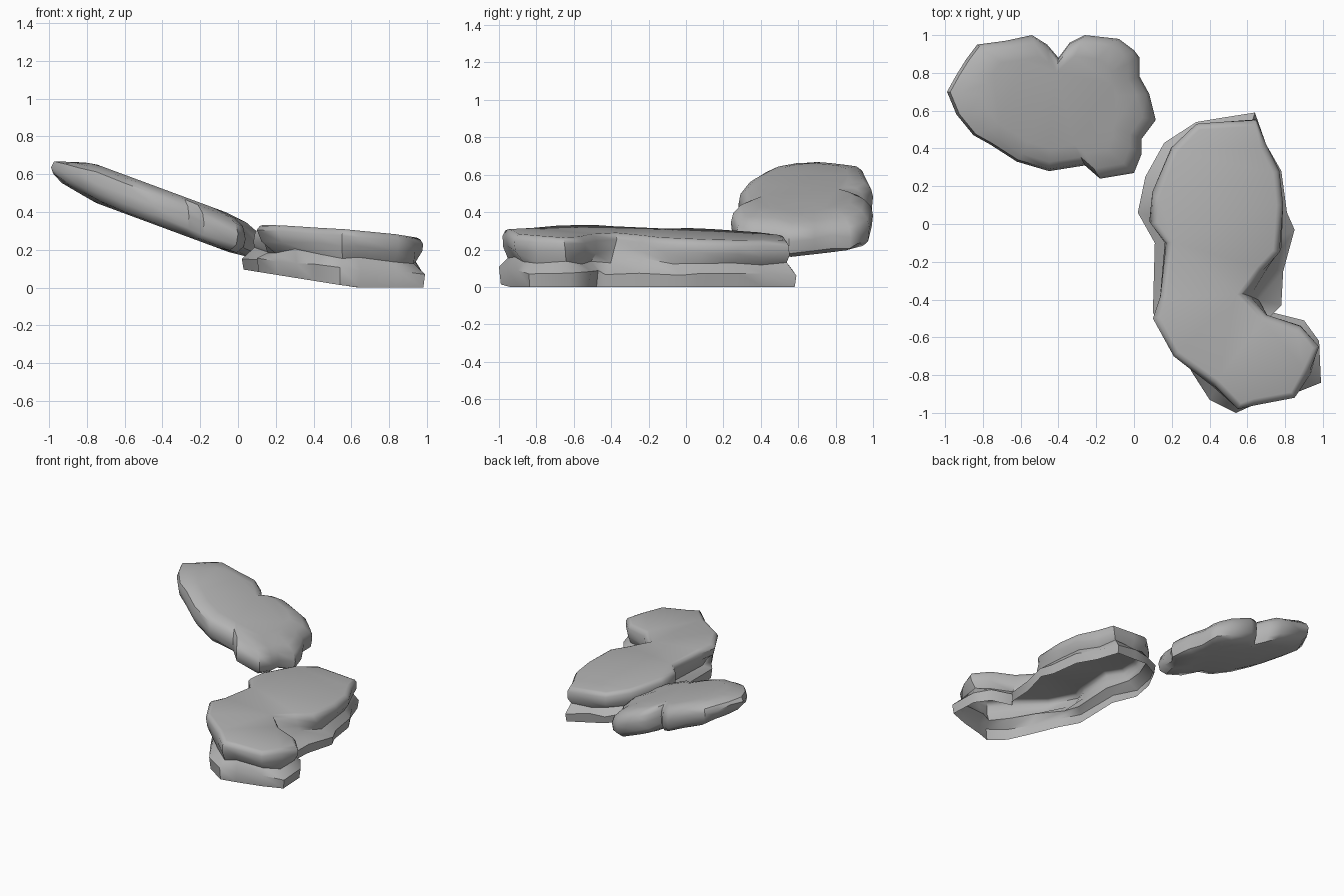
import bpy
import bmesh
import random
from mathutils import Vector

random.seed(4)
cube = bpy.data.objects.get("Cube")
if cube:
    bpy.data.objects.remove(cube, do_unlink=True)

stone = bpy.data.materials.new("stone grey")
stone.use_nodes = True
grey = (0.45, 0.45, 0.45, 1)
stone.diffuse_color = grey
stone.node_tree.nodes["Principled BSDF"].inputs["Base Color"].default_value = grey


def inset(outline, depth):
    """Move a clockwise outline inwards along its corner normals."""
    moved = []
    for i, p in enumerate(outline):
        along = outline[(i + 1) % len(outline)] - outline[i - 1]
        inward = Vector((along.y, -along.x)).normalized()
        moved.append(p + inward * depth)
    return moved


def shrink(outline, centre, factor):
    return [centre + (p - centre) * factor for p in outline]


def loft(name, rings, close_bottom):
    """Skin a stack of rings into one stone."""
    bm = bmesh.new()
    loops = [[bm.verts.new(p) for p in ring] for ring in rings]
    for low, high in zip(loops, loops[1:]):
        for i in range(len(low)):
            bm.faces.new((low[i - 1], low[i], high[i], high[i - 1]))
    caps = [bm.faces.new(loops[-1])]
    if close_bottom:
        caps.append(bm.faces.new(loops[0]))
    bmesh.ops.triangulate(bm, faces=caps)
    bmesh.ops.recalc_face_normals(bm, faces=bm.faces)
    mesh = bpy.data.meshes.new(name)
    bm.to_mesh(mesh)
    bm.free()
    mesh.materials.append(stone)
    obj = bpy.data.objects.new(name, mesh)
    bpy.context.collection.objects.link(obj)
    bpy.ops.object.select_all(action="DESELECT")
    obj.select_set(True)
    bpy.context.view_layer.objects.active = obj
    bpy.ops.object.shade_smooth_by_angle(angle=0.75)
    return obj


# Lower slab: hooked outline, waisted sides, open underneath
top_edge = [Vector(p) for p in (
    (.45, .54), (.65, .55), (.70, .42), (.77, .28), (.79, .1), (.77, -.15),
    (.68, -.25), (.58, -.37), (.70, -.48), (.88, -.54), (.98, -.65), (.93, -.78),
    (.85, -.92), (.64, -.96), (.55, -.98), (.42, -.85), (.21, -.7), (.1, -.5),
    (.14, -.38), (.17, -.1), (.09, 0), (.1, .15), (.2, .4), (.33, .53))]
base_edge = [Vector(p) for p in (
    (.45, .56), (.64, .59), (.70, .42), (.78, .28), (.81, .06), (.85, -.03),
    (.79, -.25), (.78, -.43), (.74, -.47), (.9, -.51), (.98, -.62), (.99, -.84),
    (.84, -.9), (.65, -.95), (.54, -1), (.4, -.93), (.31, -.79), (.2, -.6),
    (.1, -.47), (.11, -.1), (.02, .06), (.06, .25), (.16, .43), (.33, .54))]


def lower_ring(level, blend, depth, rough=0):
    ring = []
    outline = [b.lerp(t, blend) for b, t in zip(base_edge, top_edge)]
    for p in inset(outline, depth):
        floor = max(0, 0.1 - 0.16 * p.x)
        roof = 0.335 - 0.09 * (p.x - 0.1) - 0.035 * (p.y + 0.5)
        z = floor + (roof - floor) * level + random.uniform(-rough, rough)
        ring.append((p.x, p.y, z))
    return ring


loft("lower_slab", [
    lower_ring(0, 0, 0.01),
    lower_ring(0.28, 0, 0, 0.012),
    lower_ring(0.5, 0.4, 0.04, 0.02),
    lower_ring(0.68, 0.8, 0.005, 0.015),
    lower_ring(0.88, 1, 0),
    lower_ring(0.97, 1, 0.015),
    lower_ring(1, 1, 0.035)], False)

# Upper slab: two-lobed, tilted, closed lens
rim = [Vector(p) for p in (
    (-.99, .70), (-.94, .79), (-.89, .87), (-.83, .95), (-.68, .97), (-.54, 1),
    (-.46, .95), (-.40, .88), (-.34, .96), (-.26, 1), (-.08, .98), (.0, .92),
    (.03, .88), (.03, .78), (.08, .69), (.115, .55), (.04, .45), (.04, .37),
    (0, .27), (-.18, .24), (-.26, .31), (-.45, .28), (-.62, .33), (-.76, .42),
    (-.85, .47), (-.94, .58))]
middle = Vector((-.43, .65))


def upper_ring(height, factor, rough=0):
    ring = []
    for p in shrink(rim, middle, factor):
        taper = min(1, (p.x + 1.25) / 0.5)
        z = 0.27 - 0.37 * p.x + height * taper + random.uniform(-rough, rough)
        ring.append((p.x, p.y, z))
    return ring


loft("upper_slab", [
    upper_ring(-0.1, 0.7),
    upper_ring(-0.085, 0.9, 0.008),
    upper_ring(-0.05, 0.98, 0.01),
    upper_ring(0.01, 1, 0.01),
    upper_ring(0.06, 0.97, 0.006),
    upper_ring(0.09, 0.87, 0.004),
    upper_ring(0.105, 0.68)], True)
